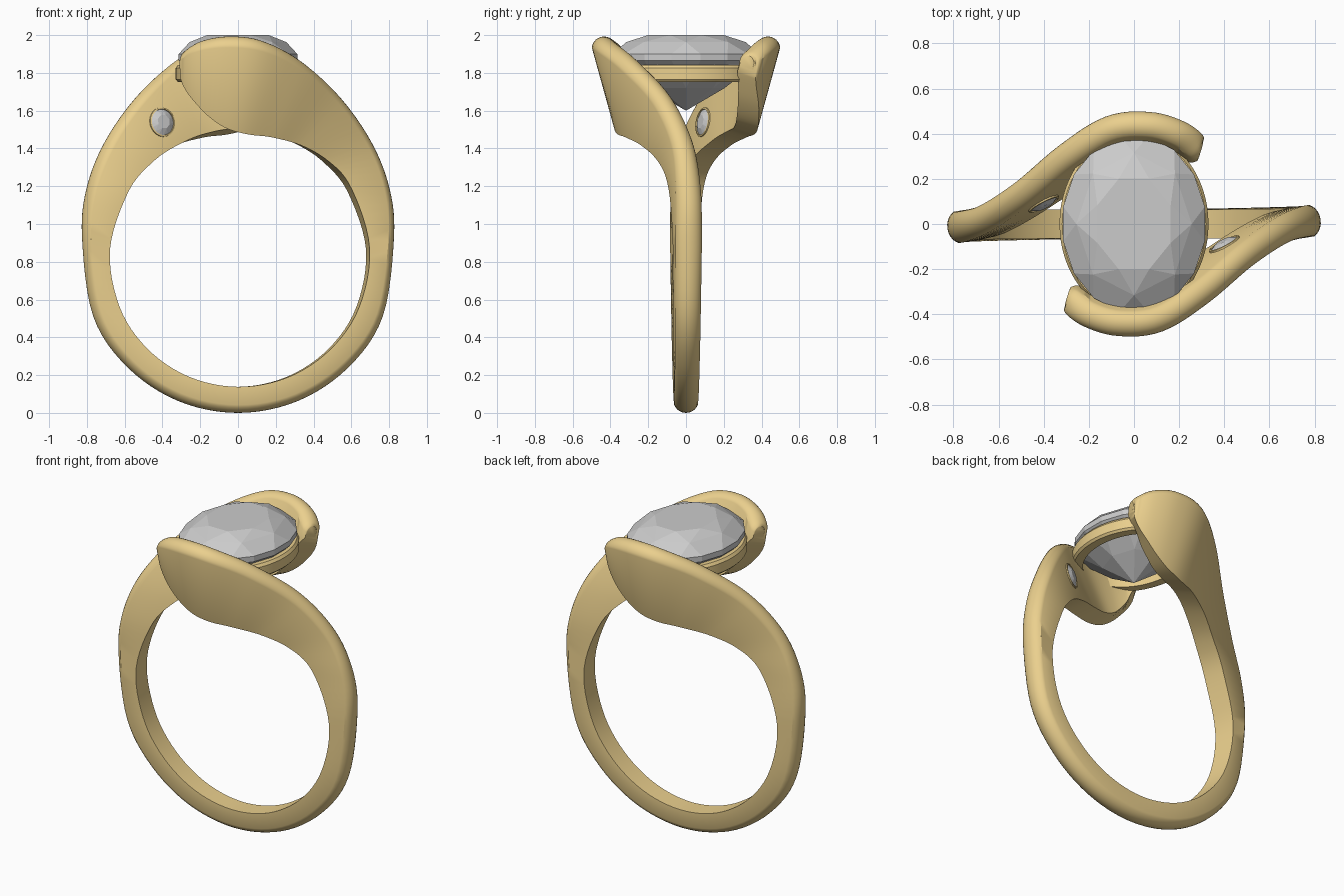
import bpy, bmesh
from math import sin, cos, pi, radians
from mathutils import Vector, Matrix
from mathutils.bvhtree import BVHTree

if "Cube" in bpy.data.objects:
    bpy.data.objects.remove(bpy.data.objects["Cube"])

gold = bpy.data.materials.new("gold")
gold.diffuse_color = (0.83, 0.63, 0.27, 1)
gold.use_nodes = True
gold.node_tree.nodes["Principled BSDF"].inputs["Base Color"].default_value = gold.diffuse_color


def finish(name, bm, mat=None, smooth=True):
    bmesh.ops.recalc_face_normals(bm, faces=bm.faces)
    me = bpy.data.meshes.new(name)
    bm.to_mesh(me)
    ob = bpy.data.objects.new(name, me)
    bpy.context.collection.objects.link(ob)
    if mat:
        me.materials.append(mat)
    if smooth:
        bpy.ops.object.select_all(action='DESELECT')
        ob.select_set(True)
        bpy.context.view_layer.objects.active = ob
        bpy.ops.object.shade_smooth_by_angle(angle=radians(32))
    return ob


def loft(bm, rings, closed=False):
    """Skin matching loops of points into a tube."""
    vs = [[bm.verts.new(p) for p in r] for r in rings]
    n = len(vs[0])
    pairs = list(zip(vs, vs[1:])) + ([(vs[-1], vs[0])] if closed else [])
    for a, b in pairs:
        for i in range(n):
            j = (i + 1) % n
            bm.faces.new((a[i], a[j], b[j], b[i]))
    if not closed:
        bm.faces.new(vs[0])
        bm.faces.new(vs[-1])


def catmull(a, b, c, d, t):
    return 0.5 * (2 * b + (c - a) * t + (2 * a - 5 * b + 4 * c - d) * t * t
                  + (3 * b - a - 3 * c + d) * t ** 3)


# Stations of one half: outer rim point, inner edge point, half thickness
half = []
for k in range(4):
    a = radians(22.5 * k)
    half.append((Vector((0.83 * sin(a), 0.005 * k, 0.83 - 0.83 * cos(a))),
                 Vector((0.687 * sin(a), 0, 0.825 - 0.687 * cos(a))), 0.062 + 0.002 * k))
for p, q, w in [
        ((0.825, 0.02, 0.93), (0.687, 0.0, 0.87), 0.07),
        ((0.80, 0.02, 1.19), (0.59, -0.025, 1.18), 0.068),
        ((0.70, -0.01, 1.44), (0.46, -0.09, 1.335), 0.062),
        ((0.53, -0.12, 1.68), (0.30, -0.19, 1.43), 0.06),
        ((0.32, -0.30, 1.87), (0.15, -0.27, 1.475), 0.06),
        ((0.12, -0.43, 1.97), (0.02, -0.31, 1.495), 0.06),
        ((-0.06, -0.45, 1.99), (-0.09, -0.325, 1.54), 0.06),
        ((-0.20, -0.41, 1.965), (-0.20, -0.33, 1.65), 0.06),
        ((-0.28, -0.35, 1.915), (-0.275, -0.32, 1.78), 0.058),
        ((-0.30, -0.335, 1.89), (-0.293, -0.32, 1.83), 0.035)]:
    half.append((Vector(p), Vector(q), w))


def turned(v):
    return Vector((-v.x, -v.y, v.z))


# Bypass band: both halves joined at the bottom
stations = [(turned(p), turned(q), w) for p, q, w in half[:0:-1]] + half
fine, STEP = [], 6
m = len(stations)
for i in range(m - 1):
    four = [stations[min(max(i + k, 0), m - 1)] for k in (-1, 0, 1, 2)]
    for s in range(STEP):
        fine.append(tuple(catmull(*[f[c] for f in four], s / STEP) for c in range(3)))
fine.append(stations[-1])
rings = []
for i, (p, q, w) in enumerate(fine):
    a, b = fine[max(i - 1, 0)], fine[min(i + 1, len(fine) - 1)]
    length = (p - q).length
    u = (p - q) / length
    v = (b[0] - a[0]).cross(u).normalized()
    c = min(0.042, length * 0.5)
    sec = [(0, -w), (0, w)]
    for k in range(11):
        t = radians(70 - 14 * k)
        sec.append((length - c + c * (cos(t) - cos(radians(70))) / (1 - cos(radians(70))),
                    w * sin(t) / sin(radians(70))))
    rings.append([q + u * x + v * y for x, y in sec])
bm = bmesh.new()
loft(bm, rings)
bmesh.ops.recalc_face_normals(bm, faces=bm.faces)
tree = BVHTree.FromBMesh(bm)
finish("bypass_band", bm, gold)
bpy.ops.object.shade_smooth_by_angle(angle=radians(32))


def gem(name, rx, ry, levels, culet, mat4):
    """Faceted oval stone as the hull of staggered rings."""
    bm = bmesh.new()
    for n, r, z, off in levels:
        for k in range(n):
            a = 2 * pi * (k + off) / n
            bm.verts.new((rx * r * cos(a), ry * r * sin(a), z))
    bm.verts.new((0, 0, culet))
    bmesh.ops.convex_hull(bm, input=bm.verts)
    bmesh.ops.dissolve_limit(bm, angle_limit=radians(1), verts=bm.verts, edges=bm.edges)
    bm.transform(mat4)
    return finish(name, bm, None, False)


def oval_ring(name, rx, ry, profile, mat4, n=64):
    """Profile of (radial offset, height) swept round an oval."""
    bm = bmesh.new()
    loft(bm, [[((rx + o) * cos(2 * pi * k / n), (ry + o) * sin(2 * pi * k / n), z)
               for o, z in profile] for k in range(n)], True)
    bm.transform(mat4)
    return finish(name, bm, gold)


# Centre stone and its bezel
gem("centre_stone", 0.32, 0.395,
    [(8, 0.55, 2.0, 0.5), (8, 0.80, 1.963, 0), (16, 1, 1.90, 0.5),
     (16, 1, 1.865, 0.5), (8, 0.52, 1.72, 0)], 1.6, Matrix())
oval_ring("bezel", 0.33, 0.405,
          [(0, 1.765), (0, 1.825), (-0.012, 1.842), (-0.045, 1.842), (-0.065, 1.752), (-0.012, 1.752)],
          Matrix())

# Small side stones set in the inner faces of the shoulders
loc, nor, _, _ = tree.find_nearest(Vector((0.385, -0.06, 1.545)))
for side, turn in (("right", 0), ("left", pi)):
    mat4 = (Matrix.Rotation(turn, 4, 'Z') @ Matrix.Translation(loc)
            @ nor.to_track_quat('Z', 'Y').to_matrix().to_4x4())
    gem(side + "_side_stone", 0.066, 0.07,
        [(8, 0.55, 0.018, 0.5), (16, 1, 0.002, 0)], -0.04, mat4)
    oval_ring(side + "_side_setting", 0.07, 0.074,
              [(0.006, -0.01), (0.004, 0.006), (-0.004, 0.008), (-0.008, -0.01)], mat4, 32)
